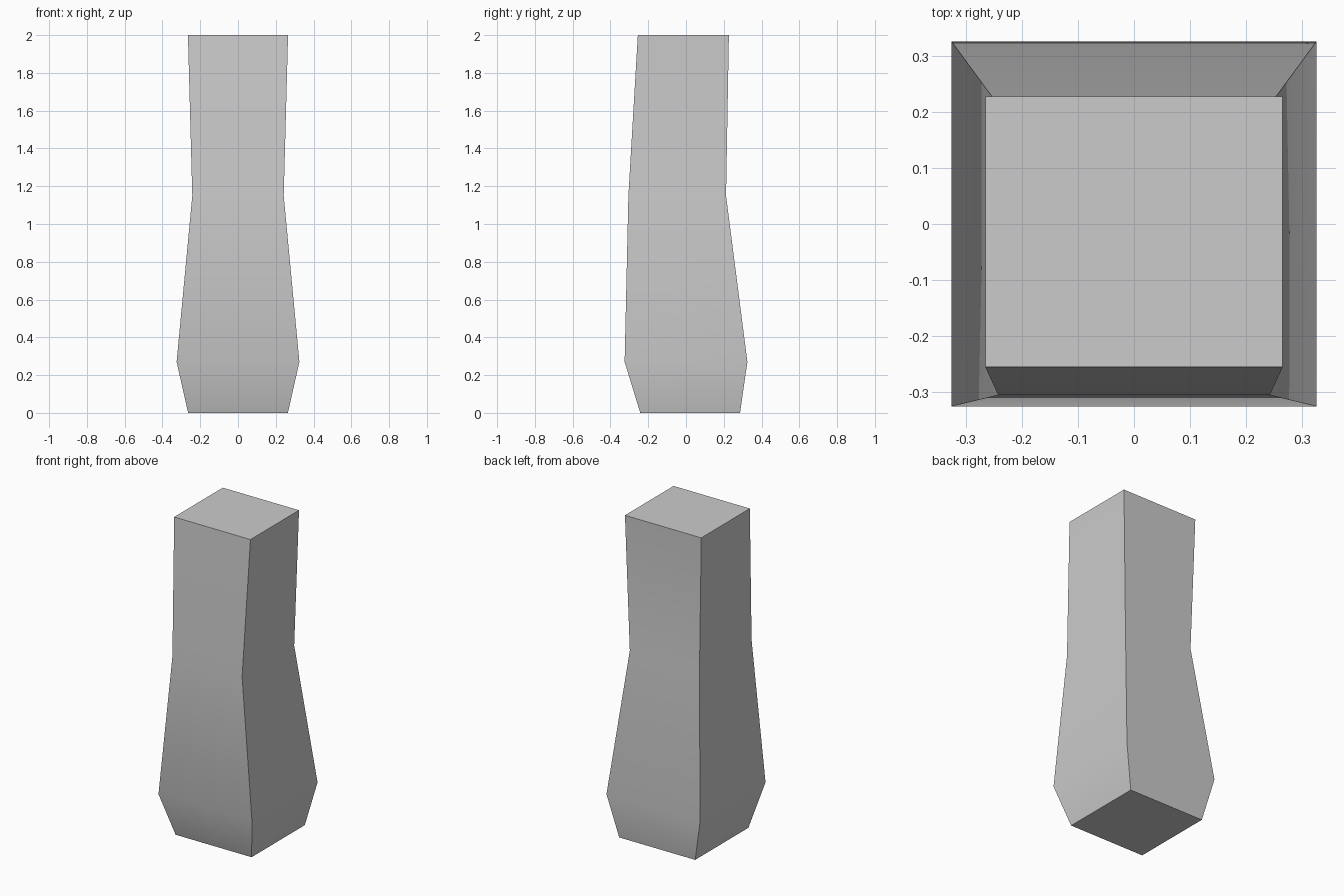
import bpy, bmesh

if "Cube" in bpy.data.objects:
    bpy.data.objects.remove(bpy.data.objects["Cube"])

# Square cross-sections from bottom to top: z, half width, front y, back y
sections = [
    (0.0, 0.264, -0.242, 0.286),
    (0.27, 0.325, -0.325, 0.325),
    (1.15, 0.242, -0.305, 0.212),
    (2.0, 0.265, -0.255, 0.227),
]

# Tapered post: rings lofted together and capped
bm = bmesh.new()
rings = [[bm.verts.new(p) for p in ((-w, f, z), (w, f, z), (w, b, z), (-w, b, z))]
         for z, w, f, b in sections]
for lower, upper in zip(rings, rings[1:]):
    for i in range(4):
        j = (i + 1) % 4
        bm.faces.new((lower[i], lower[j], upper[j], upper[i]))
bm.faces.new(rings[0][::-1])
bm.faces.new(rings[-1])
bmesh.ops.recalc_face_normals(bm, faces=bm.faces)

mesh = bpy.data.meshes.new("tapered_post")
bm.to_mesh(mesh)
bm.free()
post = bpy.data.objects.new("tapered_post", mesh)
bpy.context.collection.objects.link(post)

# Soft bends along each side, sharp corners
bpy.context.view_layer.objects.active = post
post.select_set(True)
bpy.ops.object.shade_smooth_by_angle()
